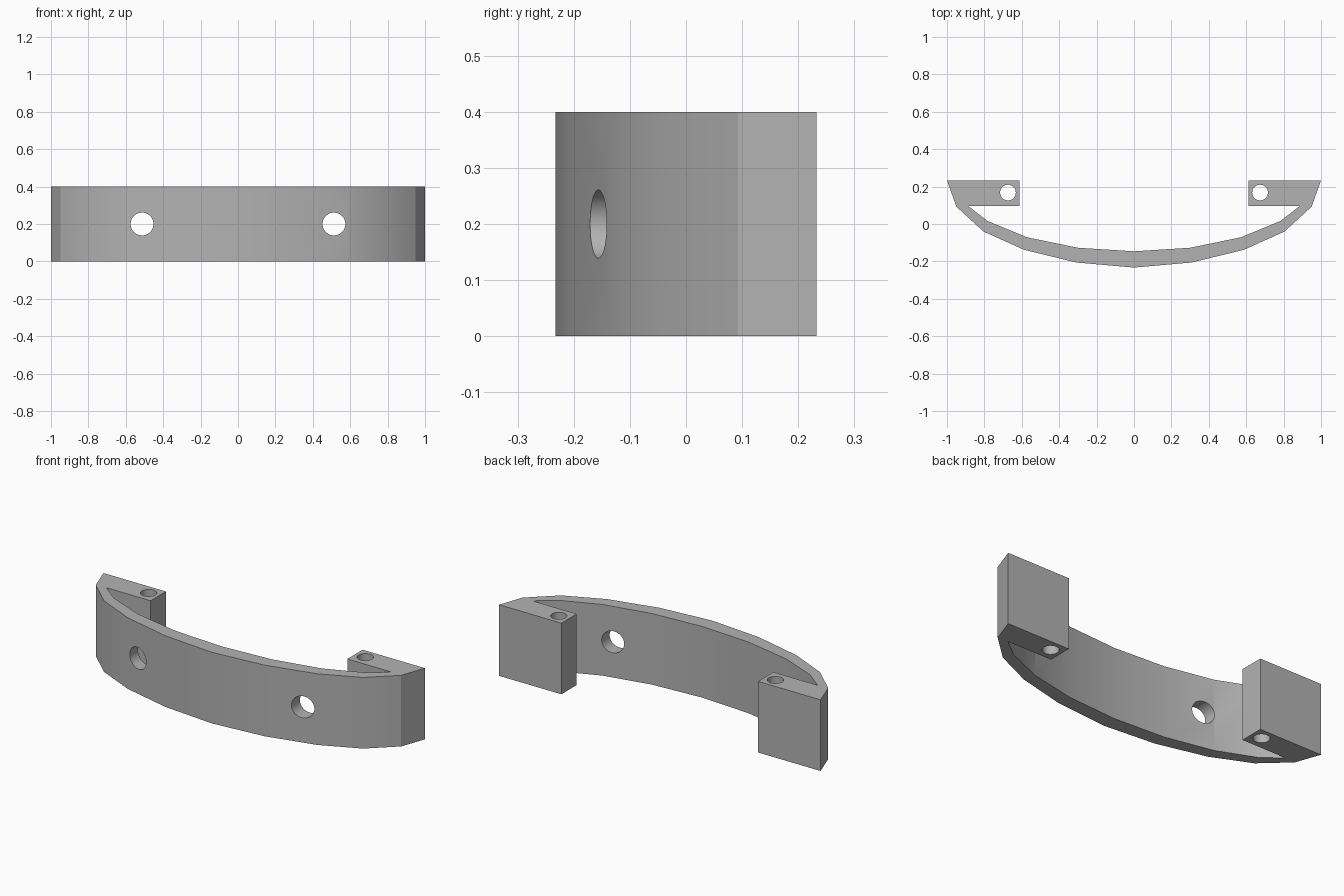
import bpy
import bmesh
import math

cube = bpy.data.objects.get("Cube")
if cube:
    bpy.data.objects.remove(cube, do_unlink=True)

HEIGHT = 0.4

grey = bpy.data.materials.new("plain grey")
grey.use_nodes = True
colour = (0.45, 0.45, 0.45, 1)
grey.diffuse_color = colour
grey.node_tree.nodes["Principled BSDF"].inputs["Base Color"].default_value = colour

# Left half of the plan outline: outer bow, end block, inner bow
half = [(0, -0.233), (0.307, -0.206), (0.588, -0.138), (0.805, -0.04),
        (0.95, 0.093), (1, 0.233), (0.612, 0.233), (0.612, 0.097),
        (0.887, 0.097), (0.783, 0.016), (0.572, -0.071), (0.3, -0.127),
        (0, -0.146)]
outline = half + [(-x, y) for x, y in reversed(half[1:-1])]

# Curved bracket extruded from the outline
bm = bmesh.new()
base = bm.faces.new([bm.verts.new((x, y, 0)) for x, y in outline])
top = bmesh.ops.extrude_face_region(bm, geom=[base])["geom"]
bmesh.ops.translate(bm, vec=(0, 0, HEIGHT),
                    verts=[v for v in top if isinstance(v, bmesh.types.BMVert)])
bmesh.ops.recalc_face_normals(bm, faces=bm.faces)
mesh = bpy.data.meshes.new("curved_bracket")
bm.to_mesh(mesh)
bm.free()
mesh.materials.append(grey)
bracket = bpy.data.objects.new("curved_bracket", mesh)
bpy.context.collection.objects.link(bracket)


def drill(radius, location, rotation=(0, 0, 0)):
    """Cut a round through hole in the bracket."""
    bpy.ops.mesh.primitive_cylinder_add(vertices=48, radius=radius, depth=1,
                                        location=location, rotation=rotation)
    cutter = bpy.context.object
    cutter.name = "hole_cutter"
    cutter.hide_render = True
    cutter.data.materials.append(grey)
    bpy.context.view_layer.objects.active = bracket
    mod = bracket.modifiers.new("hole", "BOOLEAN")
    mod.operation = "DIFFERENCE"
    mod.solver = "EXACT"
    mod.object = cutter
    bpy.ops.object.modifier_apply(modifier=mod.name)
    bpy.data.objects.remove(cutter, do_unlink=True)


# Bolt holes down the end blocks and screw holes through the bow
for side in (-1, 1):
    drill(0.042, (side * 0.674, 0.168, HEIGHT / 2))
    drill(0.061, (side * 0.513, 0, HEIGHT / 2), (math.pi / 2, 0, 0))

# Smooth bow, crisp edges
bpy.ops.object.select_all(action="DESELECT")
bracket.select_set(True)
bpy.context.view_layer.objects.active = bracket
bpy.ops.object.shade_smooth_by_angle(angle=math.radians(25))
